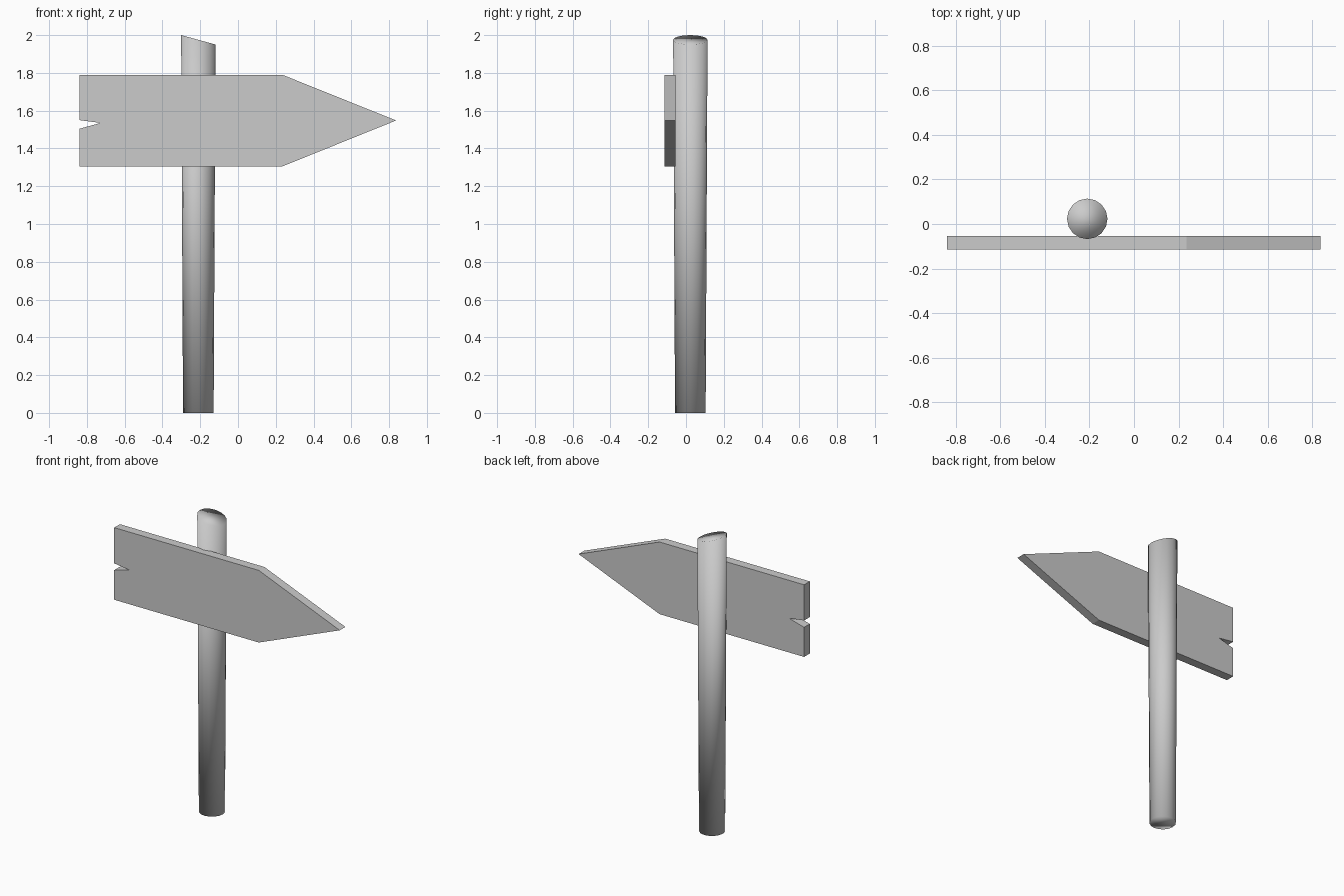
import bpy, bmesh, math

if "Cube" in bpy.data.objects:
    bpy.data.objects.remove(bpy.data.objects["Cube"])


def add_object(name, bm, mat, smooth):
    bmesh.ops.recalc_face_normals(bm, faces=bm.faces)
    for f in bm.faces:
        f.smooth = smooth
    mesh = bpy.data.meshes.new(name)
    bm.to_mesh(mesh)
    bm.free()
    mesh.materials.append(mat)
    obj = bpy.data.objects.new(name, mesh)
    bpy.context.collection.objects.link(obj)
    return obj


grey = bpy.data.materials.new("plain grey")
grey.diffuse_color = (0.6, 0.6, 0.6, 1)
grey.use_nodes = True
grey.node_tree.nodes["Principled BSDF"].inputs["Base Color"].default_value = grey.diffuse_color

# Post: slightly flared round pole with a slanted top cut
SIDES, CX, CY = 16, -0.21, 0.023
bm = bmesh.new()
rings = []
for radius, height, slope in ((0.081, 0.0, 0.0), (0.091, 1.975, -0.275)):
    ring = []
    for i in range(SIDES):
        a = 2 * math.pi * i / SIDES
        dx, dy = radius * math.cos(a), radius * math.sin(a)
        ring.append(bm.verts.new((CX + dx, CY + dy, height + slope * dx)))
    rings.append(ring)
low, high = rings
for i in range(SIDES):
    j = (i + 1) % SIDES
    bm.faces.new((low[i], low[j], high[j], high[i]))
bm.faces.new(low[::-1])
bm.faces.new(high)
add_object("post", bm, grey, True)

# Arrow board: pointed outline with a split notch, extruded in depth
outline = [(-0.84, 1.305), (0.235, 1.305), (0.837, 1.548), (0.235, 1.79),
           (-0.84, 1.79), (-0.84, 1.55), (-0.728, 1.535), (-0.84, 1.504)]
bm = bmesh.new()
front = bm.faces.new([bm.verts.new((x, -0.115, z)) for x, z in outline])
ext = bmesh.ops.extrude_face_region(bm, geom=[front], use_keep_orig=True)
verts = [v for v in ext["geom"] if isinstance(v, bmesh.types.BMVert)]
bmesh.ops.translate(bm, verts=verts, vec=(0, 0.06, 0))
add_object("arrow_board", bm, grey, False)
